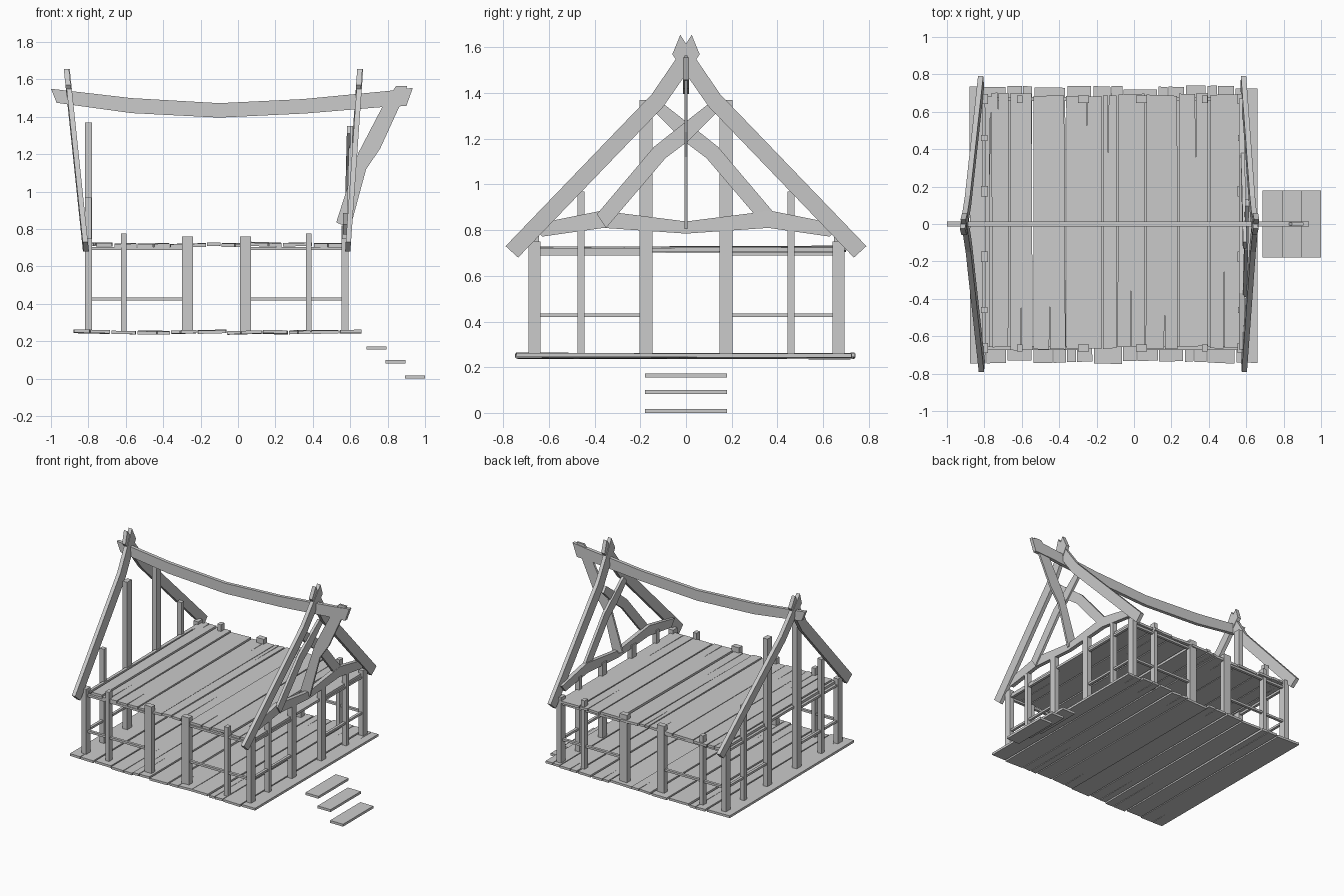
import bpy, bmesh, random
from mathutils import Vector

if "Cube" in bpy.data.objects:
    bpy.data.objects.remove(bpy.data.objects["Cube"])

random.seed(4)


def prism(name, pts, place, t):
    """Extrude a 2D outline by t; place(u, v, w) maps it into space."""
    bm = bmesh.new()
    a = [bm.verts.new(place(u, v, -t / 2)) for u, v in pts]
    b = [bm.verts.new(place(u, v, t / 2)) for u, v in pts]
    n = len(pts)
    bm.faces.new(a[::-1])
    bm.faces.new(b)
    for i in range(n):
        j = (i + 1) % n
        bm.faces.new((a[i], a[j], b[j], b[i]))
    bmesh.ops.recalc_face_normals(bm, faces=bm.faces)
    me = bpy.data.meshes.new(name)
    bm.to_mesh(me)
    bm.free()
    ob = bpy.data.objects.new(name, me)
    bpy.context.collection.objects.link(ob)
    return ob


def box(name, x0, x1, y0, y1, z0, z1):
    pts = [(x0, y0), (x1, y0), (x1, y1), (x0, y1)]
    zc = (z0 + z1) / 2
    return prism(name, pts, lambda u, v, w: (u, v, zc + w), z1 - z0)


def post(name, x, y, sx, sy, top):
    return box(name, x - sx / 2, x + sx / 2, y - sy / 2, y + sy / 2, 0.25, top)


def plank(name, x0, x1, y0, y1, z, t):
    """Worn board along y with uneven ends and a split at one end."""
    r = random.uniform
    j = lambda s: r(-s, s)
    m = (x0 + x1) / 2 + j(0.02)
    depth = r(0.1, 0.5)
    e0, e1 = y0 + r(0, 0.02), y1 - r(0, 0.02)
    pts = [(x0 + r(0, 0.008), e0 + j(0.004)), (x1 - r(0, 0.008), e0 + j(0.004)),
           (x1 - r(0, 0.005), e1 + j(0.004)), (m + 0.003, e1), (m, e1 - depth),
           (m - 0.003, e1 + j(0.004)), (x0 + r(0, 0.005), e1)]
    if random.random() < 0.5:
        pts = [(u, y0 + y1 - v) for u, v in pts]
    tilt, slope = j(0.03), j(0.004)
    zz = z + j(0.003)
    return prism(name, pts, lambda u, v, w: (u, v, zz + w + tilt * (u - m) + slope * v), t)


def floor(name, edges, y0, y1, z, t):
    for a, b in zip(edges, edges[1:]):
        plank(name, a + 0.001, b - 0.001, y0, y1, z, t)


# Two plank floors
floor("lower_floor_plank", [-0.88, -0.68, -0.54, -0.36, -0.22, -0.06, 0.13, 0.27, 0.39, 0.54, 0.665],
      -0.748, 0.742, 0.249, 0.017)
floor("upper_floor_plank", [-0.80, -0.765, -0.665, -0.54, -0.365, -0.17, -0.09, 0.06, 0.235, 0.40, 0.58],
      -0.675, 0.70, 0.716, 0.018)

# Corner posts
XL, XR, YF, YB = -0.80, 0.573, -0.663, 0.668
for x in (XL, XR):
    for y in (YF, YB):
        post("corner_post", x, y, 0.038, 0.054, 0.75)

# Posts and rails of the long walls
for y in (YF, YB):
    for x, w, top in ((-0.61, 0.03, 0.775), (-0.27, 0.06, 0.76), (0.04, 0.06, 0.76), (0.378, 0.03, 0.775)):
        post("wall_post", x, y, w, 0.04, top)
    for a, b in ((XL, -0.27), (0.04, XR)):
        for z in (0.427, 0.697):
            box("wall_rail", a, b, y - 0.01, y + 0.01, z - 0.008, z + 0.008)

# Posts and rails of the gable walls
for x, narrow, wide in ((XL, 0.97, 1.37), (XR, 0.82, 0.82)):
    for s in (-1, 1):
        post("gable_post", x, s * 0.46, 0.036, 0.032, narrow)
        post("gable_post", x, s * 0.175, 0.038, 0.055, wide)
        a, b = sorted((s * 0.175, s * 0.66))
        for z in (0.427, 0.697):
            box("gable_rail", x - 0.01, x + 0.01, a, b, z - 0.008, z + 0.008)

# Crossed rafters, leaning outward at each end
rafter = [(-0.79, 0.73), (-0.15, 1.395), (-0.03, 1.57), (0.025, 1.655),
          (0.06, 1.57), (-0.10, 1.34), (-0.735, 0.68)]
for x, lean in ((-0.815, -0.10), (0.586, 0.067)):
    for s in (-1, 1):
        prism("rafter", [(s * u, v) for u, v in rafter],
              lambda u, v, w: (x + lean * (v - 0.7) / 0.95 + w + s * 0.002, u, v), 0.028)

# Crossed curved braces on the entrance gable
brace = [(-0.39, 0.87), (-0.14, 1.165), (-0.02, 1.26), (0.095, 1.35),
         (0.13, 1.31), (0.01, 1.19), (-0.09, 1.115), (-0.35, 0.81)]
for s in (-1, 1):
    prism("gable_brace", [(s * u, v) for u, v in brace],
          lambda u, v, w: (0.585 + 0.025 * (v - 0.8) + s * 0.006 + w, u, v), 0.02)

# Bent tie beam over the entrance
tie = [(-0.67, 0.825), (-0.37, 0.885), (0, 0.838), (0.37, 0.885), (0.67, 0.825),
       (0.63, 0.772), (0.36, 0.81), (0, 0.785), (-0.36, 0.81), (-0.63, 0.772)]
prism("tie_beam", tie, lambda u, v, w: (0.577 + w, u, v), 0.03)

# Sagging ridge beam
ridge = [(-1.0, 1.55), (-0.57, 1.50), (-0.10, 1.473), (0.35, 1.495), (0.82, 1.54), (0.935, 1.555),
         (0.90, 1.458), (0.77, 1.452), (0.36, 1.418), (-0.10, 1.396), (-0.57, 1.42), (-0.97, 1.475)]
prism("ridge_beam", ridge, lambda u, v, w: (u, w, v), 0.026)

# Curved strut under the ridge overhang
strut = [(0.845, 1.565), (0.905, 1.565), (0.865, 1.46), (0.76, 1.23), (0.685, 1.12),
         (0.60, 0.805), (0.525, 0.835), (0.645, 1.21), (0.77, 1.45)]
prism("ridge_strut", strut, lambda u, v, w: (u, w, v), 0.015)

# Entrance steps
for x0, z0 in ((0.687, 0.155), (0.788, 0.082), (0.892, 0.0)):
    box("step", x0, x0 + 0.108, -0.18, 0.18, z0, z0 + 0.018)
